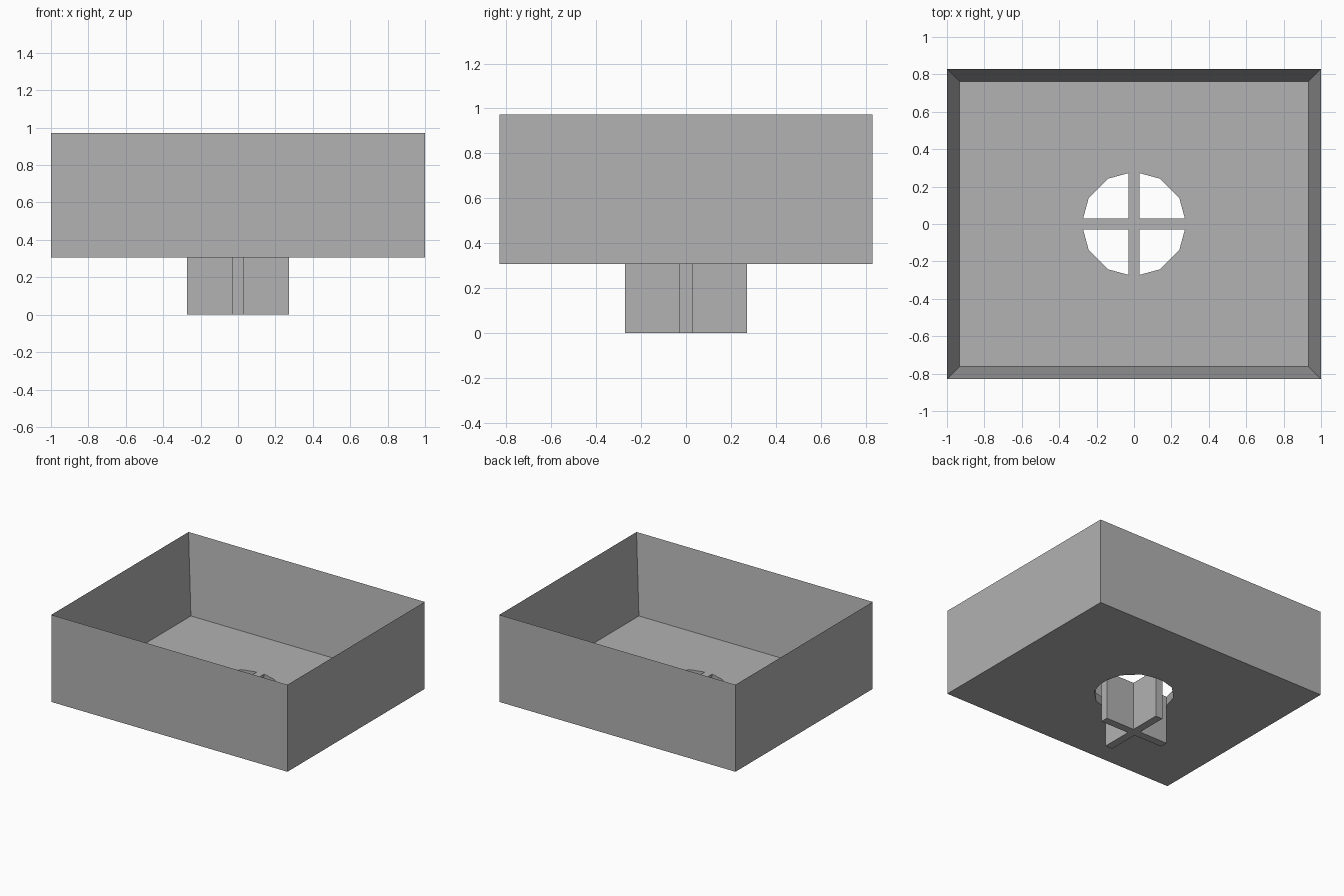
import bpy
import bmesh
from mathutils import Matrix

WIDTH, DEPTH = 2.0, 1.66
BASE, TOP = 0.306, 0.972       # underside and rim of the tray
WALL = 0.067                   # wall and floor thickness
ARM, HALF = 0.272, 0.03        # reach and half thickness of the cross arms

if "Cube" in bpy.data.objects:
    bpy.data.objects.remove(bpy.data.objects["Cube"], do_unlink=True)

grey = bpy.data.materials.new("mid grey")
grey.use_nodes = True
grey.diffuse_color = (0.445, 0.445, 0.445, 1)
grey.node_tree.nodes["Principled BSDF"].inputs["Base Color"].default_value = grey.diffuse_color


def make_object(name, bm):
    bmesh.ops.recalc_face_normals(bm, faces=bm.faces)
    mesh = bpy.data.meshes.new(name)
    bm.to_mesh(mesh)
    bm.free()
    mesh.materials.append(grey)
    obj = bpy.data.objects.new(name, mesh)
    bpy.context.collection.objects.link(obj)
    return obj


def add_prism(bm, outline, low, high):
    face = bm.faces.new([bm.verts.new((x, y, low)) for x, y in outline])
    moved = bmesh.ops.extrude_face_region(bm, geom=[face], use_keep_orig=True)["geom"]
    verts = [g for g in moved if isinstance(g, bmesh.types.BMVert)]
    bmesh.ops.translate(bm, verts=verts, vec=(0, 0, high - low))


# Open tray: a box whose top is inset and pushed down to the floor
bm = bmesh.new()
size = Matrix.Diagonal((WIDTH, DEPTH, TOP - BASE, 1))
bmesh.ops.create_cube(bm, size=1, matrix=Matrix.Translation((0, 0, (TOP + BASE) / 2)) @ size)
top = max(bm.faces, key=lambda f: f.calc_center_median().z)
bmesh.ops.inset_region(bm, faces=[top], thickness=WALL, use_even_offset=True)
bmesh.ops.translate(bm, verts=top.verts, vec=(0, 0, BASE + WALL - TOP))
tray = make_object("tray", bm)

# Four quarter openings of a twelve-sided drain hole
quarter = [(HALF, HALF), (ARM, HALF), (0.242, 0.14), (0.14, 0.242), (HALF, ARM)]
bm = bmesh.new()
for sx in (-1, 1):
    for sy in (-1, 1):
        add_prism(bm, [(sx * x, sy * y) for x, y in quarter], BASE - 0.1, BASE + 0.2)
cutter = make_object("drain_cutter", bm)
cutter.hide_render = True

cut = tray.modifiers.new("drain", 'BOOLEAN')
cut.operation = 'DIFFERENCE'
cut.solver = 'EXACT'
cut.object = cutter
bpy.context.view_layer.objects.active = tray
bpy.ops.object.modifier_apply(modifier=cut.name)
bpy.data.objects.remove(cutter, do_unlink=True)

# Cross-shaped plug hanging below the drain, flush with the floor bars
corner = [(ARM, -HALF), (ARM, HALF), (HALF, HALF)]
outline = []
for turn in range(4):
    outline += corner
    corner = [(-y, x) for x, y in corner]
bm = bmesh.new()
add_prism(bm, outline, 0, BASE)
make_object("cross_plug", bm)
